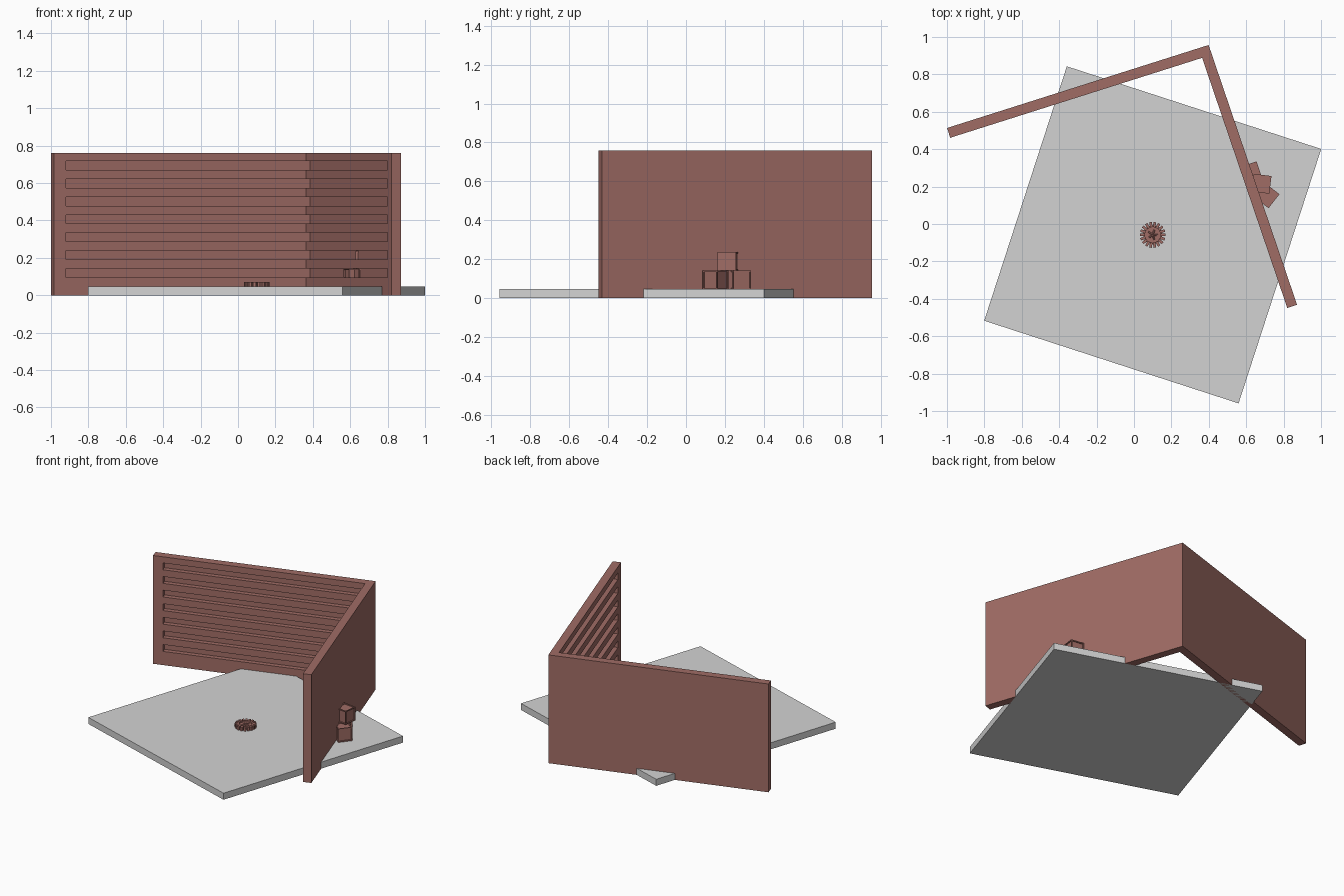
import bpy, bmesh, math
from mathutils import Matrix, Vector

if "Cube" in bpy.data.objects:
    bpy.data.objects.remove(bpy.data.objects["Cube"], do_unlink=True)


def material(name, rgb):
    mat = bpy.data.materials.new(name)
    mat.use_nodes = True
    mat.diffuse_color = (*rgb, 1)
    mat.node_tree.nodes["Principled BSDF"].inputs["Base Color"].default_value = (*rgb, 1)
    return mat


BROWN = material("reddish_brown", (0.35, 0.15, 0.13))
GREY = material("light_grey", (0.65, 0.65, 0.65))


def finish(bm, name, mat, matrix=Matrix()):
    bmesh.ops.recalc_face_normals(bm, faces=bm.faces)
    mesh = bpy.data.meshes.new(name)
    bm.to_mesh(mesh)
    bm.free()
    mesh.materials.append(mat)
    obj = bpy.data.objects.new(name, mesh)
    obj.matrix_world = matrix
    bpy.context.collection.objects.link(obj)
    return obj


def add_box(bm, center, size, angle=0.0):
    m = Matrix.Translation(center) @ Matrix.Rotation(angle, 4, "Z") @ Matrix.Diagonal((*size, 1))
    return bmesh.ops.create_cube(bm, size=1, matrix=m)


def place(x, y, z, degrees):
    return Matrix.Translation((x, y, z)) @ Matrix.Rotation(math.radians(degrees), 4, "Z")


# Floor slab
FLOOR = 0.046
bm = bmesh.new()
add_box(bm, (0, 0, FLOOR / 2), (1.43, 1.43, FLOOR))
finish(bm, "floor_slab", GREY, place(0.10, -0.058, 0, -18))

# Walls: a comb profile swept along the length, closed by a solid end post
LENGTH, THICK, HEIGHT = 1.467, 0.055, 0.76
GROOVE, MARGIN, STEP = 0.033, 0.066, 0.0955


def wall(name, degrees, side):
    profile = [(0, 0), (THICK, 0)]
    for i in range(7):
        z = 0.096 + i * STEP
        profile += [(THICK, z), (THICK - GROOVE, z),
                    (THICK - GROOVE, z + STEP / 2), (THICK, z + STEP / 2)]
    profile += [(THICK, HEIGHT), (0, HEIGHT)]
    bm = bmesh.new()
    face = bm.faces.new([bm.verts.new((0, side * y, z)) for y, z in profile])
    ext = bmesh.ops.extrude_face_region(bm, geom=[face])
    verts = [v for v in ext["geom"] if isinstance(v, bmesh.types.BMVert)]
    bmesh.ops.translate(bm, verts=verts, vec=(LENGTH - MARGIN, 0, 0))
    add_box(bm, (LENGTH - MARGIN / 2, side * THICK / 2, HEIGHT / 2), (MARGIN, THICK, HEIGHT))
    finish(bm, name, BROWN, place(0.399, 0.957, 0, degrees))


wall("back_wall", 180 + 17.6, 1)
wall("left_wall", -90 + 18.8, -1)

# Stacked crates with recessed panels
CRATE = 0.095


def crate(name, x, y, level, degrees):
    bm = bmesh.new()
    add_box(bm, (0, 0, CRATE / 2), (CRATE, CRATE, CRATE))
    panels = list(bm.faces)
    bmesh.ops.inset_individual(bm, faces=panels, thickness=0.01)
    for f in panels:
        bm.normal_update()
        rim = bmesh.ops.extrude_discrete_faces(bm, faces=[f])["faces"][0]
        bmesh.ops.translate(bm, verts=rim.verts, vec=rim.normal * -0.007)
    finish(bm, name, BROWN, place(x, y, FLOOR + level * CRATE, degrees))


crate("front_crate", 0.711, 0.151, 0, 52)
crate("rear_crate", 0.625, 0.275, 0, 18)
crate("top_crate", 0.682, 0.215, 1, -7)

# Fire pit: ring of stones around a low bed
bm = bmesh.new()
STONES = 18
for i in range(STONES):
    a = math.tau * i / STONES
    add_box(bm, (0.055 * math.cos(a), 0.055 * math.sin(a), 0.012), (0.028, 0.014, 0.025), a)
finish(bm, "fire_pit_stones", BROWN, place(0.10, -0.058, FLOOR, 0))

bm = bmesh.new()
bmesh.ops.create_cone(bm, cap_ends=True, segments=18, radius1=0.05, radius2=0.05, depth=0.014,
                      matrix=Matrix.Translation((0, 0, 0.007)))
finish(bm, "fire_pit_bed", BROWN, place(0.10, -0.058, FLOOR, 0))

# Logs leaning together in the pit
bm = bmesh.new()
for i in range(5):
    lean = (Matrix.Rotation(math.tau * i / 5, 4, "Z") @ Matrix.Translation((0.014, 0, 0.016))
            @ Matrix.Rotation(math.radians(-70), 4, "Y"))
    bmesh.ops.create_cone(bm, cap_ends=True, segments=6, radius1=0.005, radius2=0.005,
                          depth=0.03, matrix=lean)
finish(bm, "fire_pit_logs", BROWN, place(0.10, -0.058, FLOOR, 0))
